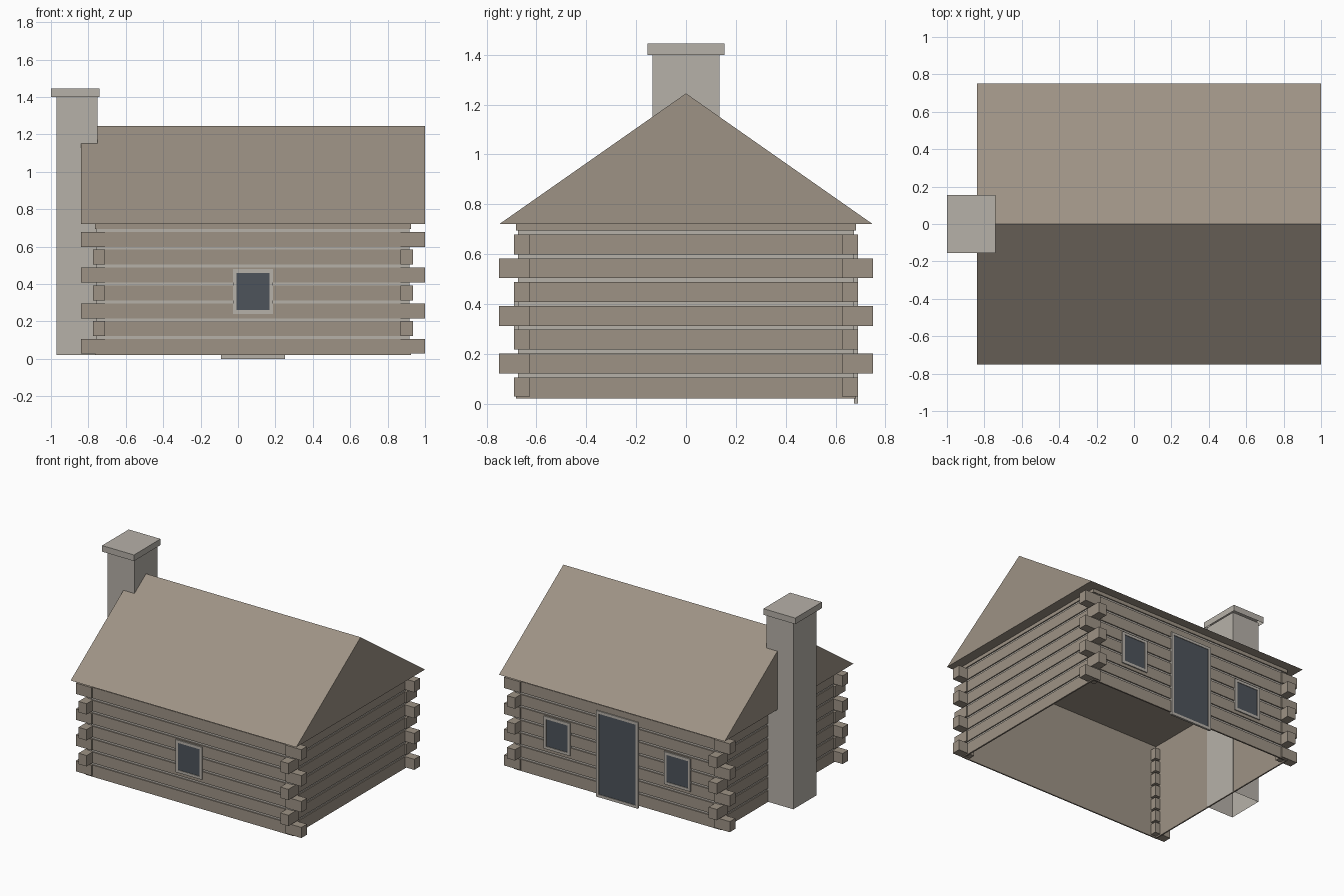
import bpy
import bmesh

if "Cube" in bpy.data.objects:
    bpy.data.objects.remove(bpy.data.objects["Cube"], do_unlink=True)


def material(name, rgb):
    m = bpy.data.materials.new(name)
    m.use_nodes = True
    m.diffuse_color = (*rgb, 1)
    m.node_tree.nodes["Principled BSDF"].inputs["Base Color"].default_value = (*rgb, 1)
    return m


BROWN = material("weathered_brown", (0.34, 0.29, 0.235))
STONE = material("pale_stone", (0.47, 0.44, 0.395))
GLASS = material("dark_slate", (0.075, 0.088, 0.105))


def add_box(bm, lo, hi, skip=()):
    """Axis-aligned box; skip leaves out 'top' or 'bottom'."""
    verts = bmesh.ops.create_cube(bm, size=1)["verts"]
    for v in verts:
        v.co = [(a + b) / 2 + c * (b - a) for a, b, c in zip(lo, hi, v.co)]
    faces = {f for v in verts for f in v.link_faces}
    for f in faces:
        f.normal_update()
    gone = [f for f in faces if (f.normal.z > 0.9 and "top" in skip)
            or (f.normal.z < -0.9 and "bottom" in skip)]
    bmesh.ops.delete(bm, geom=gone, context="FACES_ONLY")


def finish(name, bm, mat):
    mesh = bpy.data.meshes.new(name)
    bm.to_mesh(mesh)
    bm.free()
    mesh.materials.append(mat)
    obj = bpy.data.objects.new(name, mesh)
    bpy.context.collection.objects.link(obj)
    return obj


def boxes(name, mat, spans, skip=()):
    bm = bmesh.new()
    for lo, hi in spans:
        add_box(bm, lo, hi, skip)
    return finish(name, bm, mat)


# House dimensions
CX = 0.08
HX, HY = 0.845, 0.682
BASE, EAVE, RIDGE = 0.02, 0.72, 1.245
PITCH, LOG_H, PROUD = 0.0955, 0.08, 0.008


def shell(name, mat, inset):
    x, y = HX - inset, HY - inset
    boxes(name, mat, [((CX - x, -y, BASE), (CX + x, y, EAVE))], ("top", "bottom"))


# Hollow walls: chinking outside, timber lining inside
shell("chinking", STONE, PROUD)
shell("inner_lining", BROWN, PROUD + 0.004)

# Log courses on all four walls, with alternating crossed corner ends
courses, ends = [], []
for i in range(8):
    z0 = BASE + 0.006 + i * PITCH if i else BASE
    z1 = min(BASE + 0.006 + i * PITCH + LOG_H, EAVE)
    for s in (-1, 1):
        y0, y1 = sorted((s * HY, s * (HY - PROUD - 0.002)))
        courses.append(((CX - HX, y0, z0), (CX + HX, y1, z1)))
        x0, x1 = sorted((CX + s * HX, CX + s * (HX - PROUD - 0.002)))
        courses.append(((x0, -HY, z0), (x1, HY, z1)))
        if i == 7:
            continue
        reach_x, reach_y = (0.92, 0.69) if i % 2 == 0 else (0.856, 0.75)
        for t in (-1, 1):
            x0, x1 = sorted((CX + s * 0.79, CX + s * reach_x))
            y0, y1 = sorted((t * 0.625, t * reach_y))
            ends.append(((x0, y0, z0 + (0.008 if i == 0 else 0)), (x1, y1, z1)))
boxes("wall_logs", BROWN, courses)
boxes("corner_log_ends", BROWN, ends)

# Gabled roof prism
bm = bmesh.new()
gable = [bm.verts.new((CX - 0.92, y, z))
         for y, z in ((-0.75, EAVE), (0.75, EAVE), (0, RIDGE))]
face = bm.faces.new(gable)
new = bmesh.ops.extrude_face_region(bm, geom=[face])["geom"]
bmesh.ops.translate(bm, vec=(1.84, 0, 0),
                    verts=[g for g in new if isinstance(g, bmesh.types.BMVert)])
bmesh.ops.recalc_face_normals(bm, faces=bm.faces)
finish("roof", bm, BROWN)

# Chimney stack, open below, with a cap
boxes("chimney_stack", STONE, [((-0.97, -0.135, BASE), (-0.75, 0.135, 1.4))], ("top", "bottom"))
boxes("chimney_cap", STONE, [((-1, -0.155, 1.4), (-0.74, 0.155, 1.445))], ("bottom",))


def opening(name, x, width, z0, z1, side):
    """Four-piece frame with a dark pane set inside it."""
    w, b = width / 2, 0.02
    y0, y1 = sorted((side * (HY - PROUD), side * (HY + 0.008)))
    frame = [((x - w, y0, z0), (x - w + b, y1, z1)),
             ((x + w - b, y0, z0), (x + w, y1, z1)),
             ((x - w + b, y0, z0), (x + w - b, y1, z0 + b)),
             ((x - w + b, y0, z1 - b), (x + w - b, y1, z1))]
    boxes(name + "_frame", STONE, frame)
    p0, p1 = sorted((side * (HY - 0.003), side * (HY + 0.004)))
    boxes(name + "_pane", GLASS, [((x - w + b, p0, z0 + b), (x + w - b, p1, z1 - b))])


# One window in front; a door between two windows at the back
opening("front_window", CX, 0.215, 0.24, 0.48, -1)
opening("back_door", CX, 0.34, 0, 0.635, 1)
for label, s in (("left", 1), ("right", -1)):
    opening("back_" + label + "_window", CX + s * 0.49, 0.215, 0.24, 0.48, 1)
